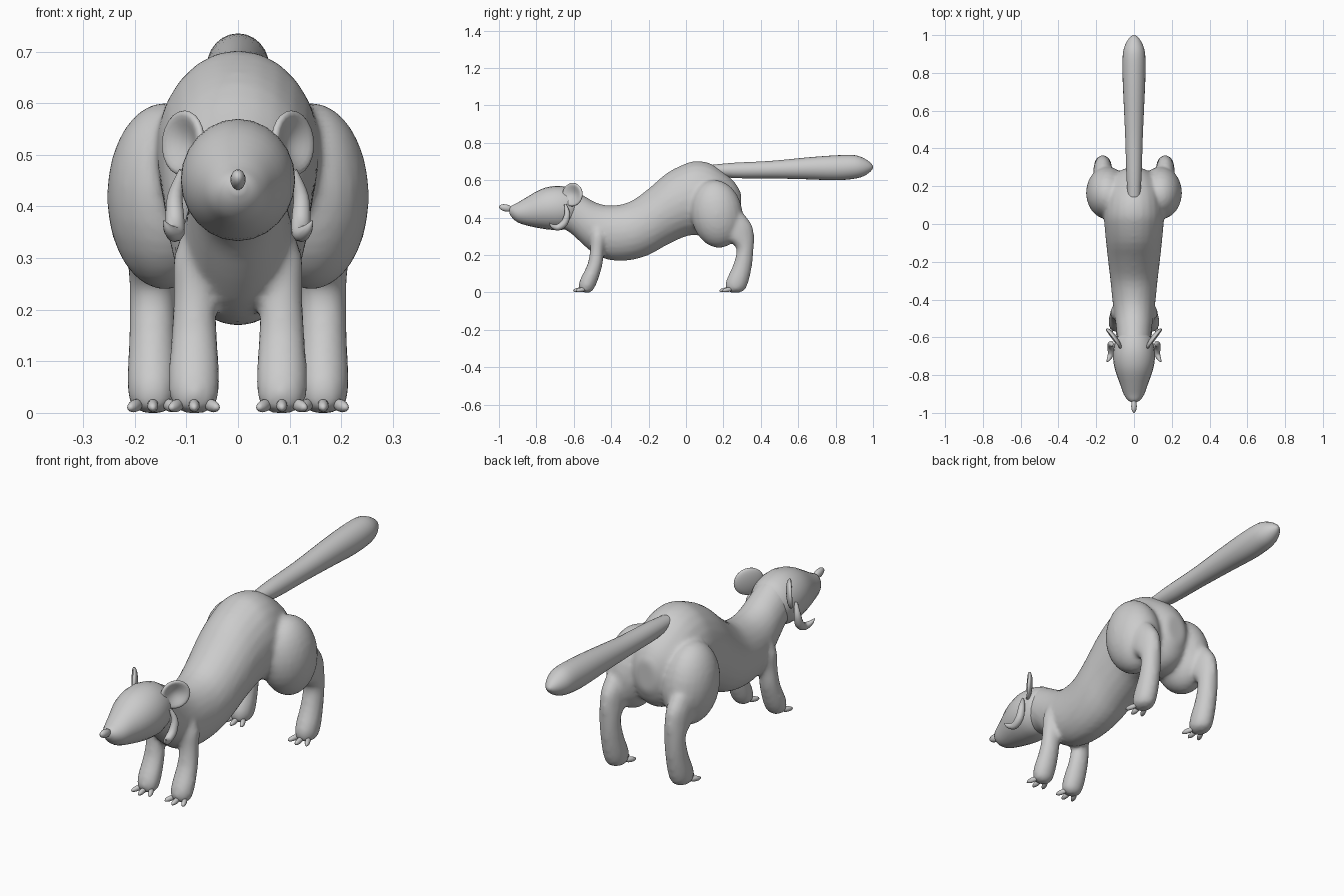
import bpy, bmesh, math
from mathutils import Matrix, Vector

cube = bpy.data.objects.get("Cube")
if cube:
    bpy.data.objects.remove(cube, do_unlink=True)

fur = bpy.data.materials.new("plain grey")
fur.use_nodes = True
GREY = (0.6, 0.6, 0.6, 1)
fur.diffuse_color = GREY
fur.node_tree.nodes["Principled BSDF"].inputs["Base Color"].default_value = GREY


def finish(name, bm):
    """Turn a bmesh into a smooth grey object."""
    bmesh.ops.recalc_face_normals(bm, faces=bm.faces)
    mesh = bpy.data.meshes.new(name)
    bm.to_mesh(mesh)
    bm.free()
    mesh.materials.append(fur)
    mesh.shade_smooth()
    ob = bpy.data.objects.new(name, mesh)
    bpy.context.collection.objects.link(ob)
    return ob


def spline(points, steps):
    """Catmull-Rom interpolation through tuples of any length."""
    pts = [Vector(p) for p in points]
    out = []
    for i in range(len(pts) - 1):
        a, b, c, d = pts[max(i - 1, 0)], pts[i], pts[i + 1], pts[min(i + 2, len(pts) - 1)]
        for k in range(steps):
            t = k / steps
            out.append(0.5 * (2 * b + (c - a) * t + (2 * a - 5 * b + 4 * c - d) * t * t
                              + (3 * b - a - 3 * c + d) * t ** 3))
    return out + [pts[-1]]


def loft(bm, stations, x=0, upright=False, steps=3, sides=24):
    """Oval rings from (position, low, high, half width), along y or along z."""
    rings = []
    for pos, low, high, width in spline(stations, steps):
        ring = []
        for i in range(sides):
            a = math.tau * i / sides
            side = x + width * math.cos(a)
            other = (low + high) / 2 + (high - low) / 2 * math.sin(a)
            ring.append(bm.verts.new((side, other, pos) if upright else (side, pos, other)))
        rings.append(ring)
    for r, q in zip(rings, rings[1:]):
        for i in range(sides):
            j = (i + 1) % sides
            bm.faces.new((r[i], r[j], q[j], q[i]))
    bm.faces.new(rings[0])
    bm.faces.new(rings[-1])


def ball(bm, centre, radii, turn=Matrix.Identity(4), segments=24, rings=16):
    m = Matrix.Translation(centre) @ turn @ Matrix.Diagonal((*radii, 1))
    return bmesh.ops.create_uvsphere(bm, u_segments=segments, v_segments=rings,
                                     radius=1, matrix=m)["verts"]


# Body: torso, haunches and legs blended into one skin
TORSO = [(-.74, .40, .50, .03), (-.70, .36, .54, .075), (-.62, .32, .555, .088),
         (-.55, .255, .52, .095), (-.48, .20, .48, .105), (-.40, .172, .465, .115),
         (-.30, .172, .485, .125), (-.20, .20, .555, .137), (-.10, .255, .64, .148),
         (0, .30, .69, .157), (.06, .305, .703, .159), (.13, .29, .69, .152),
         (.20, .285, .645, .137), (.26, .32, .59, .10), (.295, .39, .53, .05)]
HIND_LEG = [(0, .235, .29, .02), (.015, .215, .315, .042), (.06, .213, .335, .05),
            (.15, .253, .354, .046), (.24, .268, .362, .045), (.30, .20, .364, .05),
            (.36, .18, .353, .05), (.42, .20, .31, .04)]
FRONT_LEG = [(0, -.55, -.51, .02), (.015, -.57, -.495, .042), (.06, -.57, -.473, .05),
             (.15, -.527, -.446, .045), (.23, -.513, -.438, .04), (.30, -.51, -.43, .04),
             (.36, -.49, -.45, .02)]
bm = bmesh.new()
loft(bm, TORSO)
for s in (-1, 1):
    loft(bm, HIND_LEG, s * .165, upright=True)
    loft(bm, FRONT_LEG, s * .085, upright=True)
    ball(bm, (s * .142, .165, .42), (.112, .138, .182), Matrix.Rotation(.15, 4, "X"))
body = finish("body", bm)
remesh = body.modifiers.new("blend", "REMESH")
remesh.mode = "VOXEL"
remesh.voxel_size = .011
remesh.use_smooth_shade = True
relax = body.modifiers.new("relax", "SMOOTH")
relax.factor = .5
relax.iterations = 6

# Head with pointed muzzle
HEAD = [(-.945, .425, .45, .012), (-.93, .40, .465, .035), (-.90, .375, .48, .055),
        (-.85, .358, .51, .073), (-.78, .343, .55, .098), (-.72, .335, .567, .11),
        (-.66, .335, .568, .108), (-.60, .36, .55, .09), (-.57, .40, .52, .05)]
bm = bmesh.new()
loft(bm, HEAD)
finish("head", bm)

# Nose
bm = bmesh.new()
ball(bm, (0, -.964, .452), (.015, .037, .019), Matrix.Rotation(-.2, 4, "X"), 12, 8)
finish("nose", bm)

# Tail, thickening toward a rounded tip
TAIL = [(.12, .63, .68, .03), (.25, .612, .693, .04), (.45, .61, .703, .046),
        (.65, .605, .722, .055), (.80, .60, .733, .061), (.90, .608, .734, .059),
        (.95, .622, .718, .046), (.985, .645, .695, .025), (1, .665, .676, .006)]
bm = bmesh.new()
loft(bm, TAIL)
finish("tail", bm)

for s, label in ((1, "left"), (-1, "right")):
    # Ear: flattened ball with a dished front, facing forward and outward
    bm = bmesh.new()
    facing = Vector((s * .81, -.59, .05)).to_track_quat("Z", "Y").to_matrix().to_4x4()
    for v in ball(bm, (0, 0, 0), (.066, .063, .018)):
        if v.co.z > 0:
            v.co.z *= 1 - 1.6 * max(0, 1 - (v.co.xy.length / .06) ** 2)
    bm.transform(Matrix.Translation((s * .106, -.607, .523)) @ facing)
    finish(label + "_ear", bm)

    # Curled cheek horn
    path = [(.108, -.645, .47, .35), (.122, -.635, .42, .8), (.122, -.65, .372, 1),
            (.122, -.685, .348, .9), (.134, -.715, .355, .55), (.144, -.73, .372, .1)]
    curve = bpy.data.curves.new(label + "_cheek_horn", "CURVE")
    curve.dimensions = "3D"
    curve.bevel_depth = .019
    curve.bevel_resolution = 3
    curve.use_fill_caps = True
    line = curve.splines.new("POLY")
    pts = spline(path, 4)
    line.points.add(len(pts) - 1)
    for p, (x, y, z, r) in zip(line.points, pts):
        p.co = (s * x, y, z, 1)
        p.radius = r
    line.use_smooth = True
    curve.materials.append(fur)
    bpy.context.collection.objects.link(bpy.data.objects.new(label + "_cheek_horn", curve))

    # Three claws fanned out on each foot
    for foot, x, y in (("front", .085, -.572), ("hind", .165, .21)):
        bm = bmesh.new()
        for k in (-1, 0, 1):
            spread = Matrix.Rotation(k * .4, 4, "Z") @ Matrix.Rotation(.15, 4, "X")
            ball(bm, (s * x + k * .034, y + abs(k) * .012, .014), (.011, .032, .012),
                 spread, 10, 8)
        finish(f"{label}_{foot}_claws", bm)
